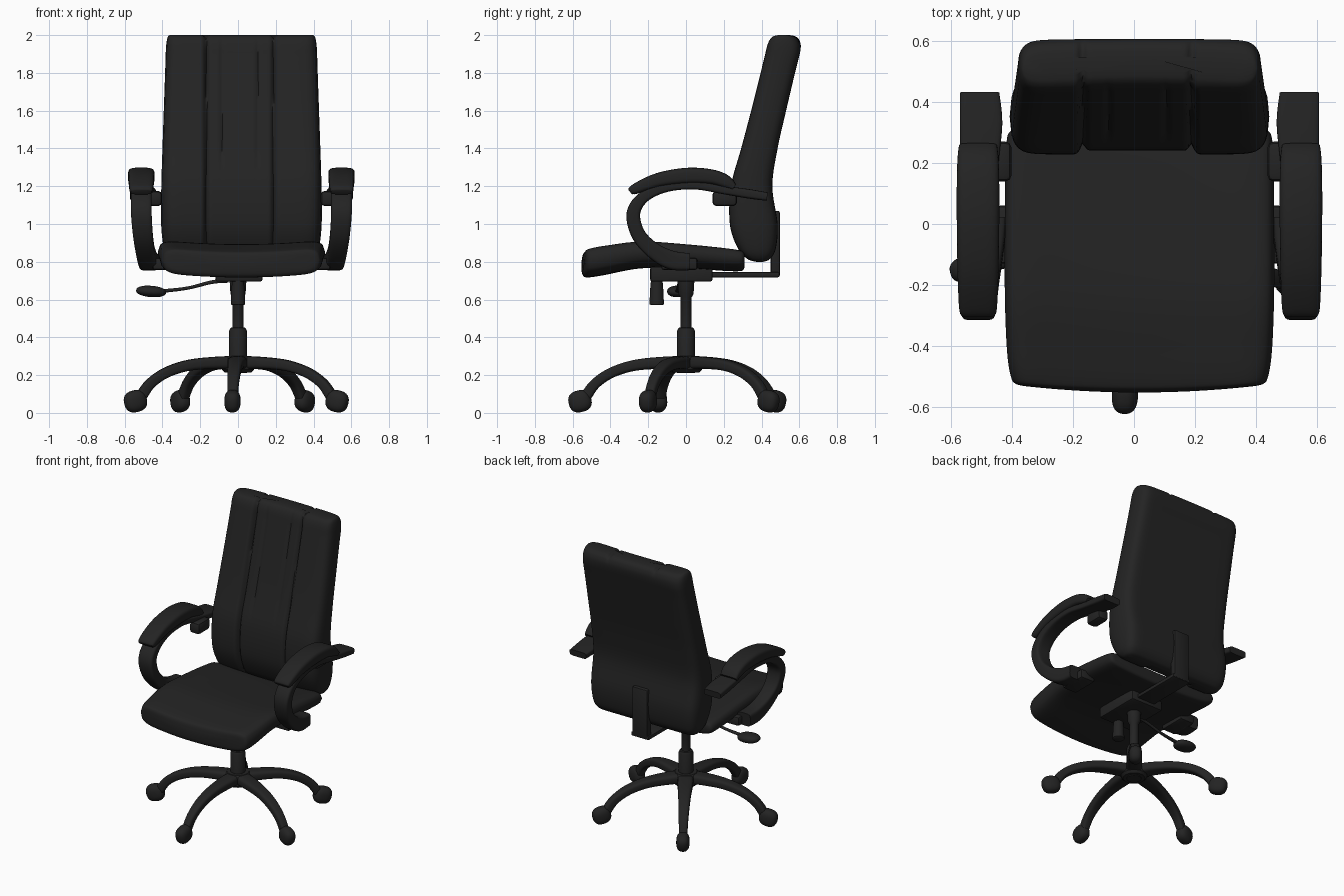
import bpy, bmesh, math
from mathutils import Vector, Matrix

if "Cube" in bpy.data.objects:
    bpy.data.objects.remove(bpy.data.objects["Cube"])

BLACK = bpy.data.materials.new("soft_black")
BLACK.diffuse_color = (0.017, 0.017, 0.017, 1)
BLACK.use_nodes = True
BLACK.node_tree.nodes["Principled BSDF"].inputs["Base Color"].default_value = BLACK.diffuse_color
CX = 0.018  # centre line of the upholstery


def finish(name, bm, angle=40):
    bmesh.ops.recalc_face_normals(bm, faces=bm.faces)
    me = bpy.data.meshes.new(name)
    bm.to_mesh(me)
    bm.free()
    ob = bpy.data.objects.new(name, me)
    bpy.context.collection.objects.link(ob)
    me.materials.append(BLACK)
    bpy.ops.object.select_all(action='DESELECT')
    ob.select_set(True)
    bpy.context.view_layer.objects.active = ob
    bpy.ops.object.shade_smooth_by_angle(angle=math.radians(angle))
    return ob


def loft(name, rings, angle=40):
    bm = bmesh.new()
    vs = [[bm.verts.new(p) for p in r] for r in rings]
    n = len(vs[0])
    for a, b in zip(vs, vs[1:]):
        for i in range(n):
            bm.faces.new((a[i], a[(i + 1) % n], b[(i + 1) % n], b[i]))
    bm.faces.new(vs[0])
    bm.faces.new(vs[-1])
    return finish(name, bm, angle)


def spline(pts, k=6):
    # Catmull-Rom through tuples of any length
    out = []
    P = [pts[0]] + list(pts) + [pts[-1]]
    for i in range(1, len(P) - 2):
        for j in range(k):
            t = j / k
            out.append([0.5 * (2 * b + (c - a) * t + (2 * a - 5 * b + 4 * c - d) * t * t
                               + (3 * b - a - 3 * c + d) * t ** 3)
                        for a, b, c, d in zip(*P[i - 1:i + 3])])
    return out + [list(pts[-1])]


def oval(n, e):
    f = lambda v: math.copysign(abs(v) ** (2 / e), v)
    return [(f(math.cos(2 * math.pi * (i + .5) / n)), f(math.sin(2 * math.pi * (i + .5) / n)))
            for i in range(n)]


def sweep(name, path, place, e=5, k=6, n=24):
    # path rows: (u, z, thickness, width, side offset) in a vertical plane
    P = spline(path, k)
    rings = []
    for i, (u, z, th, w, off) in enumerate(P):
        a, b = P[max(i - 1, 0)], P[min(i + 1, len(P) - 1)]
        t = Vector((b[0] - a[0], b[1] - a[1])).normalized()
        rings.append([place(u - t.y * c * th / 2, off + s * w / 2, z + t.x * c * th / 2)
                      for c, s in oval(n, e)])
    return loft(name, rings)


def box(name, lo, hi, bevel=0.012):
    bm = bmesh.new()
    bmesh.ops.create_cube(bm, size=1)
    for v in bm.verts:
        v.co = [l + (c + .5) * (h - l) for l, h, c in zip(lo, hi, v.co)]
    bmesh.ops.bevel(bm, geom=bm.edges[:], offset=bevel, segments=2, affect='EDGES', profile=0.5)
    return finish(name, bm)


def turned(name, profile, x=0, y=0, n=32):
    return loft(name, [[(x + r * math.cos(2 * math.pi * i / n), y + r * math.sin(2 * math.pi * i / n), z)
                        for i in range(n)] for r, z in profile])


def blob(name, size, matrix, e):
    rings = []
    for j in range(1, 20):
        a = math.pi * j / 20 - math.pi / 2
        r, h = math.cos(a) ** (2 / e), math.copysign(abs(math.sin(a)) ** (2 / e), a)
        rings.append([matrix @ Vector((c * r * size[0], s * r * size[1], h * size[2])) for c, s in oval(28, e)])
    return loft(name, rings, 60)


def slab_section(n, p):
    # (s, side) around a flat cushion: s across, h = local half thickness factor
    S = [math.sin(math.pi / 2 * math.sin(math.pi / 2 * (-1 + 2 * i / n))) * .25 + (-1 + 2 * i / n) * .75
         for i in range(n + 1)]
    return S, lambda s: (1 - min(abs(s), 1) ** p) ** (1 / 2.2)


# Seat cushion, dished across and rolled down at the front
S, H = slab_section(56, 14)
rings = []
for y, zb, zt, hw in spline([(-.553, .75, .80, .37), (-.545, .727, .84, .405), (-.52, .717, .856, .422),
                             (-.43, .73, .872, .435), (-.24, .765, .893, .442), (0, .765, .878, .442),
                             (.2, .752, .858, .44), (.28, .75, .846, .435), (.303, .757, .835, .425),
                             (.31, .775, .82, .41)], 5):
    def pt(s, up):
        m = (zb + zt) / 2 + .024 * s * s
        return (CX + s * hw, y + .02 * s * s * max(0, -y) / .55, m + up * H(s) * (zt - zb) / 2)
    rings.append([pt(s, 1) for s in S] + [pt(s, -1) for s in S[-2:0:-1]])
loft("seat", rings, 60)

# Backrest cushion with three padded panels
S, H = slab_section(110, 16)
rings = []
for z, yf, yb, hw in spline([(.80, .37, .41, .35), (.815, .325, .445, .385), (.87, .275, .475, .41),
                             (1.0, .232, .485, .425), (1.2, .238, .457, .424), (1.4, .292, .485, .418),
                             (1.6, .345, .53, .411), (1.8, .395, .577, .404), (1.92, .425, .606, .40),
                             (1.97, .445, .602, .395), (1.993, .468, .58, .388), (2.0, .495, .55, .38)], 7):
    top = min(1, max(0, (z - 1.9) / .1))
    fine = min(1, max(0, (z - 1.25) / .15)) * (1 - top)

    def pt(s, front):
        x = CX + s * hw
        g = sum(math.exp(-((x - c) / .012) ** 2) for c in (-.17, .19))
        m, d = (yf + yb) / 2, (yb - yf) / 2
        y = m + front * H(s) * d
        if front < 0:
            y += (1 - .5 * top) * (.022 * g + (.012 if -.17 < x < .19 else 0))
            y += fine * .010 * sum(math.exp(-((x - c) / .008) ** 2) for c in (-.085, .105))
        return (x, y - .012 * s * s * top, z - .014 * g * top ** 2)
    rings.append([pt(s, -1) for s in S] + [pt(s, 1) for s in S[-2:0:-1]])
loft("backrest", rings, 60)

# Arms: looped support, padded top and bracket to the backrest, mirrored
for side, nm in ((-1, "left"), (1, "right")):
    place = lambda u, x, z: (CX + side * x, u, z)
    sweep(nm + "_arm_loop", [(.43, 1.145, .045, .13, .525), (.33, 1.16, .05, .14, .52), (.2, 1.18, .045, .125, .525),
                             (.05, 1.205, .045, .115, .53), (-.1, 1.195, .05, .11, .53),
                             (-.22, 1.145, .06, .11, .53), (-.278, 1.06, .072, .11, .53),
                             (-.255, .95, .075, .105, .522), (-.18, .865, .085, .10, .51),
                             (-.08, .81, .10, .10, .495), (.02, .80, .09, .10, .485)], place)
    sweep(nm + "_arm_pad", [(-.295, 1.168, .03, .11, .53), (-.27, 1.185, .055, .125, .53),
                            (-.15, 1.232, .075, .135, .53), (0, 1.255, .085, .14, .53),
                            (.13, 1.25, .08, .14, .53), (.21, 1.225, .07, .135, .53),
                            (.255, 1.195, .035, .125, .53)], place, e=4)
    xs = sorted((CX + side * .42, CX + side * .50))
    box(nm + "_arm_bracket", (xs[0], .14, 1.095), (xs[1], .27, 1.175), .02)
    xs = sorted((CX + side * .36, CX + side * .47))
    box(nm + "_arm_foot", (xs[0], -.13, .757), (xs[1], .06, .82))

# Tilt mechanism and backrest bar
box("mechanism", (-.12, -.19, .695), (.13, .14, .775))
box("back_bar_flat", (-.055, .08, .718), (.085, .495, .745), .008)
box("back_bar_upright", (-.045, .448, .72), (.075, .498, 1.07))
turned("tension_knob", [(.03, .57), (.038, .575), (.036, .64), (.03, .71)], 0, -.155)

# Height lever with paddle
sweep("lever_rod", [(.05, .70, .022, .022, -.03), (.14, .692, .02, .02, -.035), (.27, .66, .018, .02, -.04),
                    (.42, .643, .02, .03, -.045)], lambda u, x, z: (-u, x, z), e=2, n=12)
blob("lever_paddle", (.08, .055, .03), Matrix.Translation((-.46, -.045, .643)) @ Matrix.Rotation(.08, 4, 'Y'), 2.2)

# Gas column
turned("column", [(.047, .21), (.047, .435), (.04, .45), (.029, .452), (.029, .61), (.04, .63), (.045, .71)])

# Five-armed base with casters
turned("base_hub", [(.07, .215), (.085, .23), (.085, .285), (.07, .302)])
for i in range(5):
    a = math.radians(-93 + 72 * i)
    R = Matrix.Rotation(a, 4, 'Z')
    sweep(f"base_leg_{i + 1}", [(.0, .262, .075, .10, 0), (.12, .265, .065, .10, 0), (.27, .252, .058, .082, 0),
                                (.39, .215, .055, .07, 0), (.475, .16, .055, .06, 0), (.522, .10, .058, .055, 0),
                                (.53, .07, .05, .05, 0)],
          lambda u, x, z: R @ Vector((u, x, z)), e=3.5, n=20)
    blob(f"caster_{i + 1}", (.061, .043, .058),
         R @ Matrix.Translation((.562, 0, .062)) @ Matrix.Rotation(.25, 4, 'Y'), 2.5)
